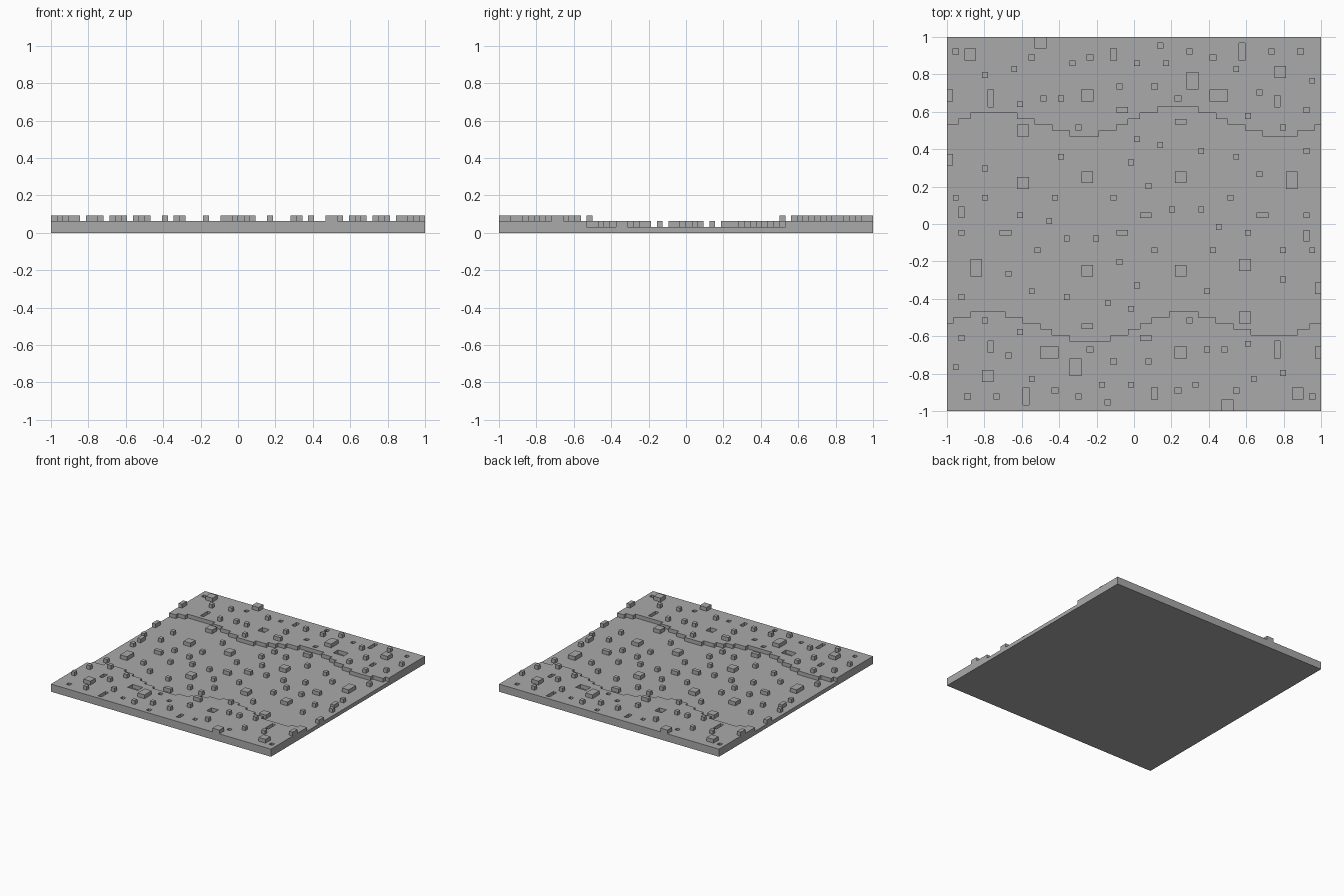
import bpy
import bmesh
import math

cube = bpy.data.objects.get("Cube")
if cube:
    bpy.data.objects.remove(cube, do_unlink=True)

COUNT = 64                # cells along each side
CELL = 2 / COUNT          # cell width, also the height of one layer

stone = bpy.data.materials.new("stone grey")
stone.use_nodes = True
GREY = (0.4, 0.4, 0.4, 1)
stone.diffuse_color = GREY
stone.node_tree.nodes["Principled BSDF"].inputs["Base Color"].default_value = GREY


def opposite(cells):
    """Add the half-turn copy of a set of cells."""
    return cells | {(COUNT - 1 - c, COUNT - 1 - r) for c, r in cells}


def patches(width, depth, corners):
    """Cells of equal rectangles, given by their back left corner."""
    return {(c + i, r + j) for c, r in corners
            for i in range(width) for j in range(depth)}


# Winding edge of the bank: (first column, depth in cells)
edge_steps = [(0, 15), (2, 14), (4, 13), (12, 14), (15, 15), (18, 16), (21, 17),
              (26, 16), (29, 15), (31, 14), (33, 13), (36, 12), (43, 13),
              (46, 14), (48, 15), (51, 16), (54, 17), (60, 16), (63, 15)]


def bank_depth(column):
    return [depth for start, depth in edge_steps if start <= column][-1]


bank = opposite({(c, r) for c in range(COUNT) for r in range(bank_depth(c))})

# Pits sunk into the bank
pits = opposite(
    patches(1, 1, [(1, 2), (14, 3), (24, 3), (36, 1), (45, 3), (60, 2),
                   (35, 8), (39, 10)])
    | patches(1, 2, [(28, 2), (56, 10)])
    | patches(1, 3, [(50, 1), (7, 9)])
    | patches(2, 2, [(23, 9)])
    | patches(3, 2, [(45, 9)]))

# Stones standing on the bank
bank_stones = opposite(
    patches(1, 1, [(21, 4), (32, 4), (37, 4), (41, 2), (55, 2), (6, 6),
                   (11, 5), (49, 5), (62, 7), (29, 8), (12, 11), (16, 10),
                   (19, 10), (53, 9), (61, 12), (51, 13), (22, 15), (57, 15)])
    | patches(1, 2, [(0, 9)])
    | patches(2, 1, [(29, 12)])
    | patches(2, 2, [(3, 2), (15, 0), (56, 5)])
    | patches(2, 3, [(41, 6)]))

# Stones standing on the channel bed
bed_stones = opposite(
    patches(1, 1, [(32, 17), (36, 18), (43, 19), (61, 19), (19, 20), (49, 20),
                   (31, 21), (6, 22), (53, 23), (34, 25), (1, 27), (6, 27),
                   (18, 27), (28, 27), (48, 27), (38, 29), (43, 29), (12, 30),
                   (61, 30), (17, 31)])
    | patches(1, 2, [(0, 20), (2, 29)])
    | patches(2, 1, [(39, 14), (33, 30), (53, 30)])
    | patches(2, 2, [(12, 15), (12, 24), (23, 23), (39, 23)])
    | patches(2, 3, [(58, 23)]))

# Solid cells of each layer, from the ground up
layers = [{(c, r) for c in range(COUNT) for r in range(COUNT)},
          (bank - pits) | bed_stones,
          bank_stones,
          set()]


def build_part(name, cells, level):
    """Make the exposed outer faces of the cells in one layer."""
    bm = bmesh.new()
    low, high = level * CELL, (level + 1) * CELL

    def face(*points):
        bm.faces.new([bm.verts.new(p) for p in points])

    for c, r in cells:
        x0, y1 = c * CELL - 1, 1 - r * CELL
        x1, y0 = x0 + CELL, y1 - CELL
        corners = [(x0, y0), (x1, y0), (x1, y1), (x0, y1)]
        neighbours = [(c, r + 1), (c + 1, r), (c, r - 1), (c - 1, r)]
        if (c, r) not in layers[level + 1]:
            face(*[(x, y, high) for x, y in corners])
        if level == 0:
            face(*[(x, y, low) for x, y in reversed(corners)])
        for k, neighbour in enumerate(neighbours):
            if neighbour not in layers[level]:
                a, b = corners[k], corners[(k + 1) % 4]
                face((*a, low), (*b, low), (*b, high), (*a, high))
    bmesh.ops.remove_doubles(bm, verts=bm.verts, dist=CELL / 100)
    bmesh.ops.dissolve_limit(bm, angle_limit=math.radians(1),
                             verts=bm.verts, edges=bm.edges)
    mesh = bpy.data.meshes.new(name)
    bm.to_mesh(mesh)
    bm.free()
    mesh.materials.append(stone)
    part = bpy.data.objects.new(name, mesh)
    bpy.context.collection.objects.link(part)


build_part("channel_bed", layers[0], 0)
build_part("banks", bank - pits, 1)
build_part("channel_stones", bed_stones, 1)
build_part("bank_stones", bank_stones, 2)
